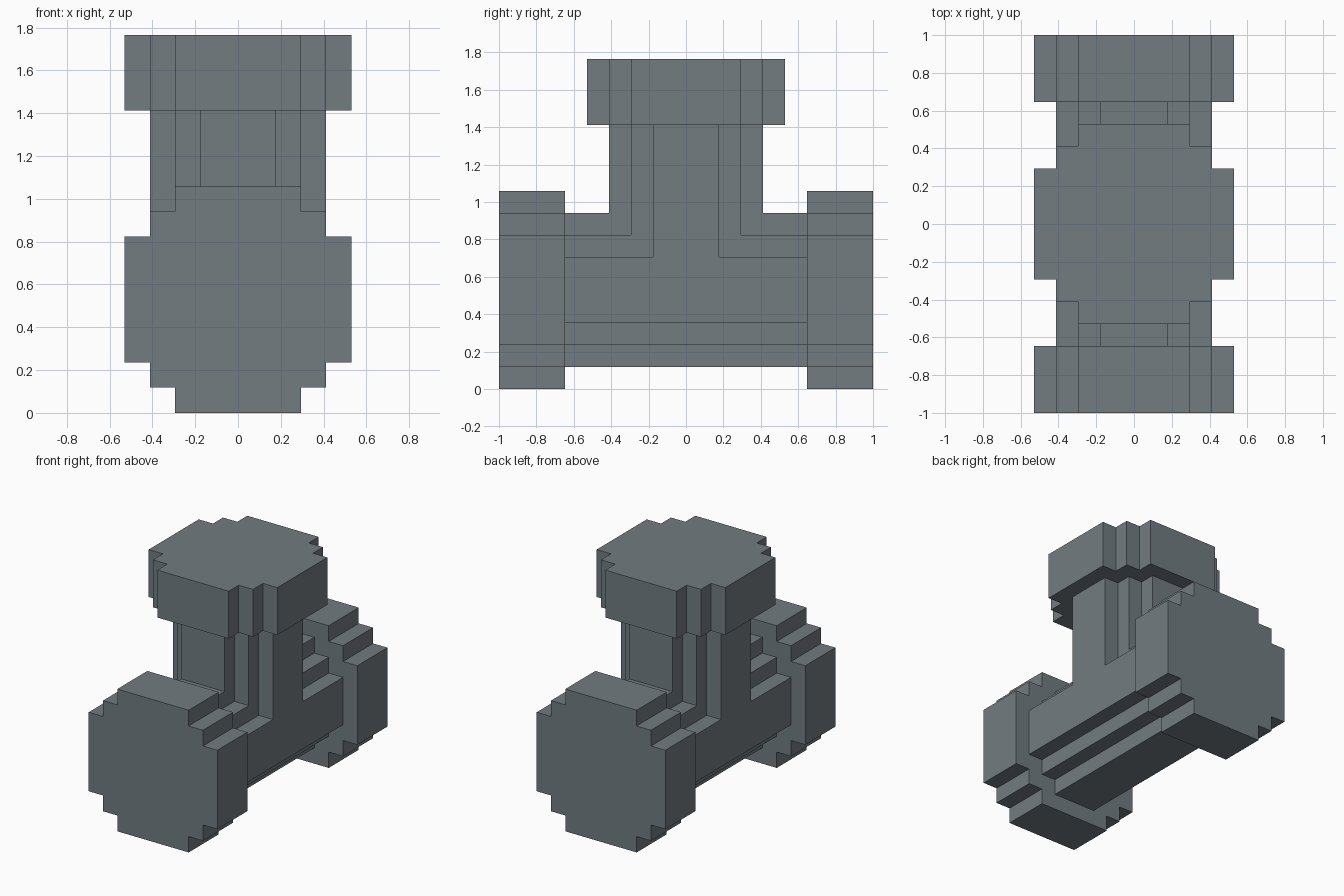
import bpy, bmesh, math
from mathutils import Matrix

if "Cube" in bpy.data.objects:
    bpy.data.objects.remove(bpy.data.objects["Cube"])

U = 2 / 17          # one block of the stepped grid
AXIS_Z = 4.5 * U    # height of the horizontal pipe's axis

mat = bpy.data.materials.new("blue grey metal")
mat.diffuse_color = (0.168, 0.200, 0.218, 1)
mat.use_nodes = True
mat.node_tree.nodes["Principled BSDF"].inputs["Base Color"].default_value = mat.diffuse_color


def stepped_disc(h):
    """Outline of a blocky circle with half-width h blocks."""
    pts = []
    quarter = [(h, h - 2), (h - 1, h - 2), (h - 1, h - 1), (h - 2, h - 1), (h - 2, h)]
    for _ in range(4):
        pts += quarter
        quarter = [(-y, x) for x, y in quarter]
    return pts


def stepped_cylinder(name, h, a, b, along_y=False):
    """Extrude the blocky circle from a to b (blocks) along z, or along y."""
    bm = bmesh.new()
    base = bm.faces.new([bm.verts.new((x * U, y * U, a * U)) for x, y in stepped_disc(h)])
    ext = bmesh.ops.extrude_face_region(bm, geom=[base], use_keep_orig=True)
    verts = [v for v in ext["geom"] if isinstance(v, bmesh.types.BMVert)]
    bmesh.ops.translate(bm, vec=(0, 0, (b - a) * U), verts=verts)
    if along_y:
        m = Matrix.Translation((0, 0, AXIS_Z)) @ Matrix.Rotation(-math.pi / 2, 4, "X")
        bm.transform(m)
    bmesh.ops.recalc_face_normals(bm, faces=bm.faces)
    me = bpy.data.meshes.new(name)
    bm.to_mesh(me)
    bm.free()
    me.materials.append(mat)
    ob = bpy.data.objects.new(name, me)
    bpy.context.collection.objects.link(ob)
    return ob


# Tee body: horizontal pipe joined with the upright branch
pipe = stepped_cylinder("tee_pipe", 3.5, -5.5, 5.5, along_y=True)
branch = stepped_cylinder("branch_pipe", 3.5, 4.5, 12)
mod = pipe.modifiers.new("join branch", "BOOLEAN")
mod.operation = "UNION"
mod.solver = "EXACT"
mod.object = branch
bpy.context.view_layer.objects.active = pipe
bpy.ops.object.modifier_apply(modifier=mod.name)
bpy.data.objects.remove(branch)

# Wide end collars
stepped_cylinder("front_collar", 4.5, -8.5, -5.5, along_y=True)
stepped_cylinder("back_collar", 4.5, 5.5, 8.5, along_y=True)
stepped_cylinder("top_collar", 4.5, 12, 15)
